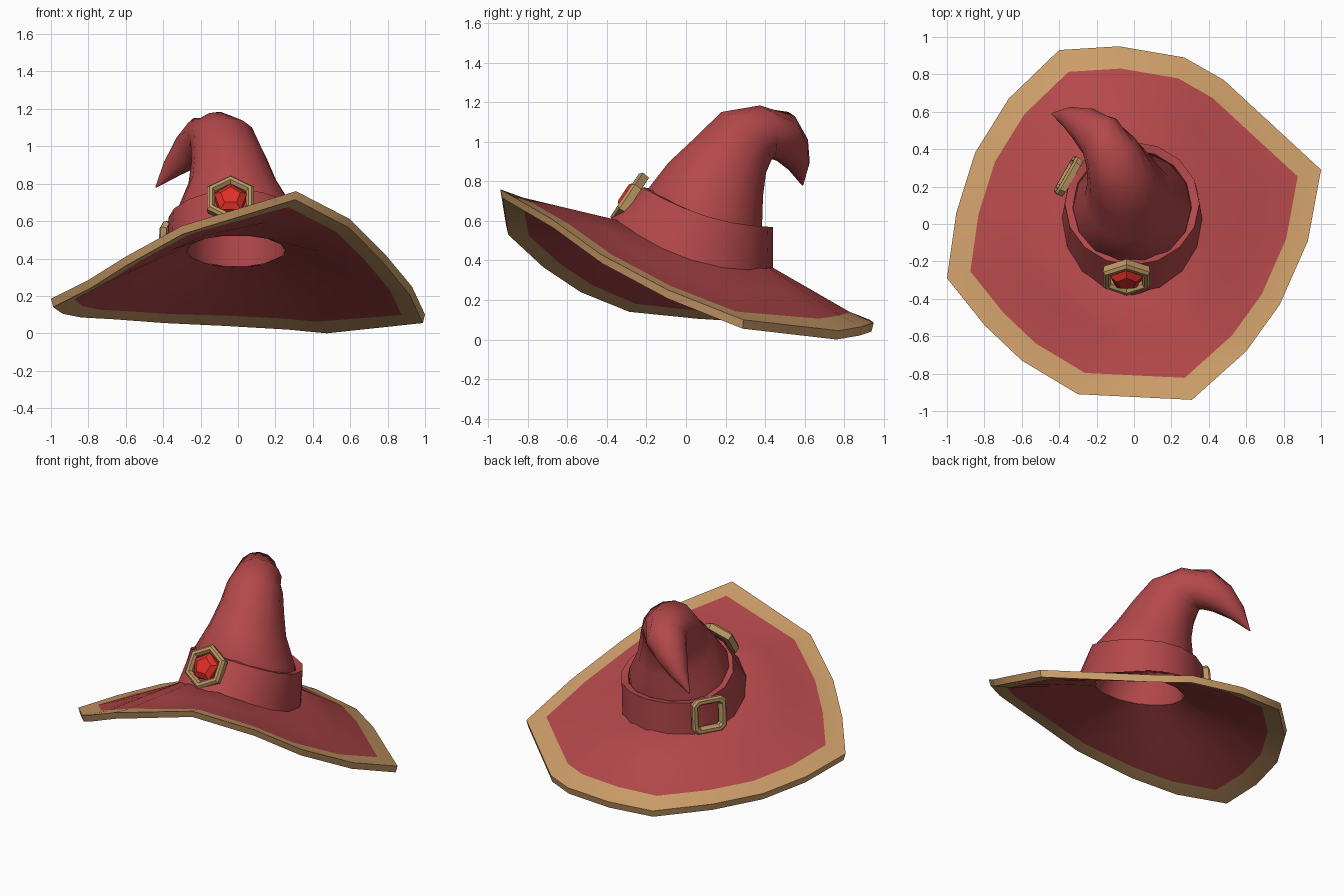
import bpy, bmesh, math
from mathutils import Vector, Matrix

if "Cube" in bpy.data.objects:
    bpy.data.objects.remove(bpy.data.objects["Cube"])


def material(name, rgb):
    m = bpy.data.materials.new(name)
    m.diffuse_color = (*rgb, 1)
    m.use_nodes = True
    m.node_tree.nodes["Principled BSDF"].inputs["Base Color"].default_value = m.diffuse_color
    return m


RED = material("red_felt", (0.456, 0.065, 0.069))
TAN = material("tan_trim", (0.61, 0.342, 0.141))
GOLD = material("dull_gold", (0.50, 0.31, 0.125))
GEM = material("bright_red_gem", (0.74, 0.028, 0.02))


def loft(name, rings, mats, wrap=False, cap_start=False, cap_end=False,
         bands=None, angle=40):
    """Skin equal-sized rings; bands gives a material index per strip."""
    bm = bmesh.new()
    vs = [[bm.verts.new(p) for p in r] for r in rings]
    n = len(vs[0])
    for i in range(len(vs) if wrap else len(vs) - 1):
        a, b = vs[i], vs[(i + 1) % len(vs)]
        for j in range(n):
            k = (j + 1) % n
            f = bm.faces.new((a[j], a[k], b[k], b[j]))
            f.material_index = bands[i] if bands else 0
    if cap_start:
        bm.faces.new(vs[0][::-1])
    if cap_end:
        bm.faces.new(vs[-1])
    bmesh.ops.recalc_face_normals(bm, faces=bm.faces)
    me = bpy.data.meshes.new(name)
    bm.to_mesh(me)
    bm.free()
    ob = bpy.data.objects.new(name, me)
    bpy.context.collection.objects.link(ob)
    for m in mats:
        me.materials.append(m)
    bpy.ops.object.select_all(action='DESELECT')
    ob.select_set(True)
    bpy.context.view_layer.objects.active = ob
    bpy.ops.object.shade_smooth_by_angle(angle=math.radians(angle))
    return ob


def band_ring(angles, top, inset=0.0, dz=0.0):
    """Ellipse at the foot or top of the band, rising to the front."""
    cy, rx, ry, a, b, c = ((0.11, 0.36, 0.33, 0.622, -0.10, 0.048) if top else
                           (0.03, 0.375, 0.41, 0.404, -0.125, 0.091))
    out = []
    for t in angles:
        s = math.sin(t)
        out.append(Vector((-0.01 + (rx - inset) * math.cos(t),
                           cy + (ry - inset) * s, a + b * s + c * s * s + dz)))
    return out


def tilted_ring(center, normal, rx, ry, n=14):
    nrm = Vector(normal).normalized()
    u = (Vector((1, 0, 0)) - nrm * nrm.x).normalized()
    v = nrm.cross(u)
    return [Vector(center) + u * rx * math.cos(t) + v * ry * math.sin(t)
            for t in (math.tau * i / n for i in range(n))]


# Brim: wavy outline, tan border, sloping up to the band
OUT = [Vector(p) for p in (
    (1.0, .29, .10), (.48, .77, .045), (.27, .89, .065), (-.08, .95, .085),
    (-.40, .93, .10), (-.67, .67, .12), (-.85, .38, .13), (-.95, .06, .15),
    (-1.0, -.29, .185), (-.80, -.54, .285), (-.60, -.73, .41), (-.30, -.91, .575),
    (.31, -.94, .76), (.60, -.68, .61), (.78, -.43, .43), (.93, -.09, .25))]
ang = [math.atan2(p.y, p.x) for p in OUT]
foot = band_ring(ang, False, 0.01)
hole = [Vector((-.01 + .265 * math.cos(t), .04 + .29 * math.sin(t),
                .44 - .085 * math.sin(t))) for t in ang]


def edge(k, dz):
    """Outline scaled toward the centre, following the brim slope."""
    res = []
    for p, q in zip(OUT, foot):
        d = Vector((p.x * k, p.y * k, 0))
        full = (p.xy - q.xy).length
        f = (p.xy - d.xy).length / full
        res.append(Vector((d.x, d.y, p.z + (q.z - p.z) * f + dz)))
    return res


def mix(a, b, t):
    return [p.lerp(q, t) for p, q in zip(a, b)]


top_trim, low_trim = edge(.875, -.012), edge(.875, -.055)
low_edge = [Vector((p.x * .988, p.y * .988, p.z - .045)) for p in OUT]
loft("brim", [hole, mix(hole, low_trim, .5), low_trim, low_edge, OUT, top_trim,
              mix(top_trim, foot, .5), foot],
     [RED, TAN], wrap=True, bands=[0, 0, 1, 1, 1, 0, 0, 0])

# Hat band
even = [math.tau * i / 16 for i in range(16)]
loft("hat_band", [band_ring(even, False, 0, -.01), band_ring(even, True),
                  band_ring(even, True, .045, -.005), band_ring(even, True, .055, -.05)],
     [RED], angle=35)

# Crown: centre, direction, half width, half depth; bends into a hooked tip
CROWN = [
    ((-.01, .08, .56), (0, .28, .96), .325, .31),
    ((-.01, .09, .66), (0, .28, .96), .315, .315),
    ((-.03, .15, .81), (-.03, .33, .94), .235, .26),
    ((-.05, .225, .93), (-.08, .45, .89), .20, .205),
    ((-.08, .30, 1.025), (-.2, .68, .72), .175, .18),
    ((-.125, .39, 1.05), (-.45, .85, .2), .15, .138),
    ((-.18, .465, 1.035), (-.65, .6, -.4), .13, .13),
    ((-.265, .53, .97), (-.66, .42, -.62), .098, .098),
    ((-.35, .57, .885), (-.65, .25, -.72), .058, .058),
    ((-.44, .59, .78), (-.65, .15, -.75), .003, .003)]
loft("crown", [tilted_ring(*c) for c in CROWN], [RED], cap_end=True, angle=60)

# Inside of the crown, open from below
liner = [tilted_ring((-.01, .04, .44), (0, .28, .96), .265, .30)]
liner += [tilted_ring(c, d, a * k, b * k)
          for (c, d, a, b), k in zip(CROWN[1:5], (.82, .88, .86, .8))]
shell = loft("crown_lining", liner, [RED], cap_end=True, angle=60)
shell.data.flip_normals()


def place(ob, loc, normal):
    """Turn local z to the normal with local y kept upright."""
    z = Vector(normal).normalized()
    x = Vector((0, 0, 1)).cross(z).normalized()
    y = z.cross(x)
    ob.matrix_world = Matrix.Translation(loc) @ Matrix((x, y, z)).transposed().to_4x4()


def polygon(r, z, n=6, turn=30):
    return [Vector((r * math.cos(t), r * math.sin(t), z)) for t in
            (math.radians(turn + 360 * i / n) for i in range(n))]


# Jewel and its six-sided setting on the front
JEWEL = ((-.04, -.285, .715), (0, -.83, .55))
setting = loft("jewel_setting", [polygon(.14, -.025), polygon(.145, .015),
               polygon(.13, .03), polygon(.11, .03), polygon(.095, .012),
               polygon(.095, -.025)], [GOLD], wrap=True, angle=20)
place(setting, *JEWEL)
gem = loft("jewel", [polygon(.097, -.01, 5, 90), polygon(.092, .015, 5, 90),
           polygon(.055, .042, 5, 90)], [GEM], cap_start=True, cap_end=True, angle=10)
place(gem, *JEWEL)


def rounded_square(h, z, cut):
    return [Vector((x, y, z)) for x, y in (
        (h, -h + cut), (h, h - cut), (h - cut, h), (-h + cut, h),
        (-h, h - cut), (-h, -h + cut), (-h + cut, -h), (h - cut, -h))]


# Buckle frame on the left of the band
buckle = loft("buckle", [rounded_square(.11, -.02, .03), rounded_square(.115, .012, .03),
              rounded_square(.105, .025, .03), rounded_square(.085, .025, .018),
              rounded_square(.075, .01, .014), rounded_square(.075, -.02, .014)],
              [GOLD], wrap=True, angle=30)
place(buckle, (-.35, .255, .485), (-.87, .5, .08))
